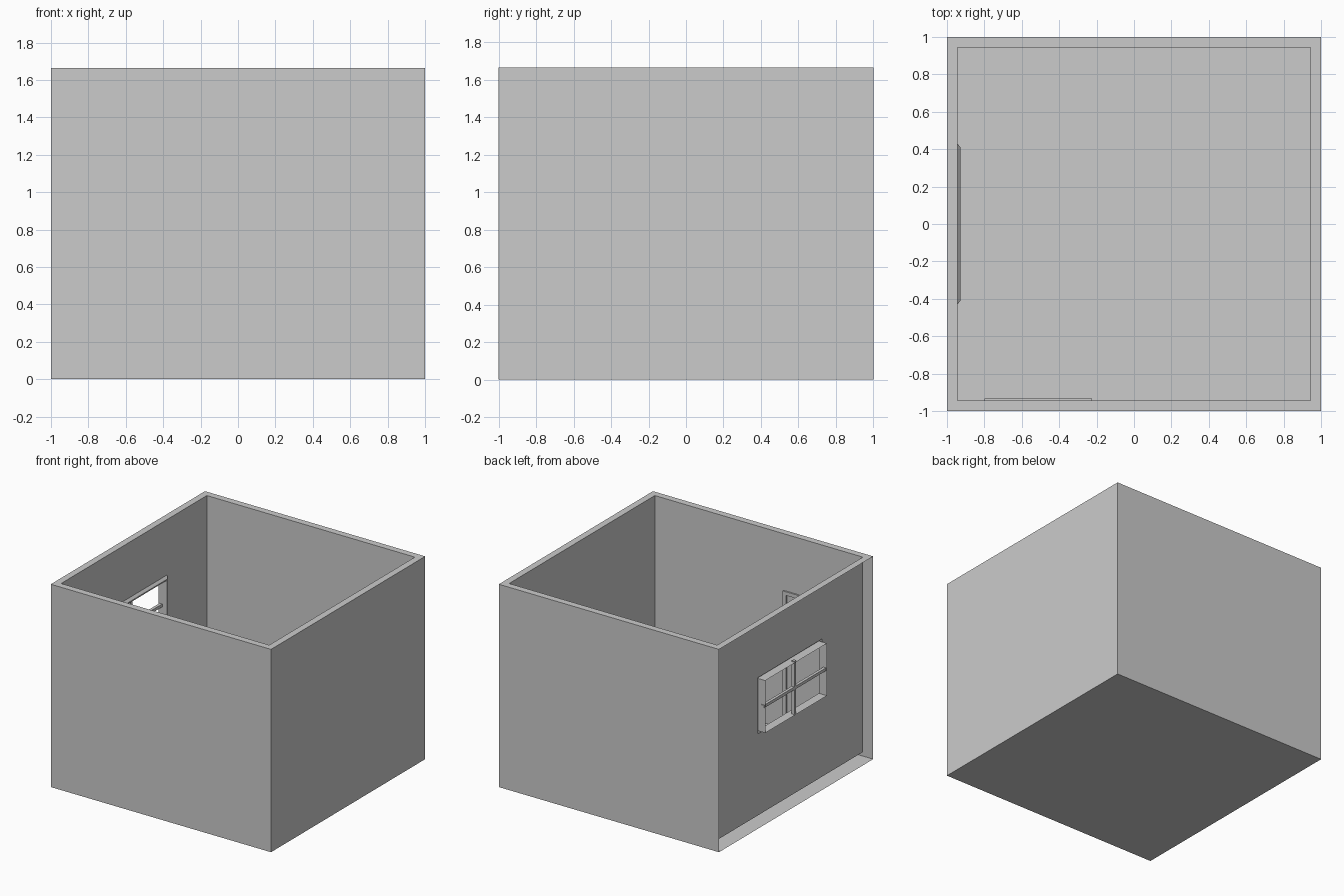
import bpy, bmesh

if "Cube" in bpy.data.objects:
    bpy.data.objects.remove(bpy.data.objects["Cube"])

H, T, F = 1.665, 0.055, 0.065   # wall height, wall thickness, floor thickness
O, I = 1.0, 1.0 - T             # outer and inner half widths


def finish(bm, name):
    bmesh.ops.remove_doubles(bm, verts=bm.verts, dist=1e-5)
    bmesh.ops.recalc_face_normals(bm, faces=bm.faces)
    me = bpy.data.meshes.new(name)
    bm.to_mesh(me)
    bm.free()
    ob = bpy.data.objects.new(name, me)
    bpy.context.collection.objects.link(ob)
    return ob


def square(r, z):
    return [(-r, -r, z), (r, -r, z), (r, r, z), (-r, r, z)]


def wall_rect(x, y, z0, z1):
    return [(x, -y, z0), (x, y, z0), (x, y, z1), (x, -y, z1)]


def face(bm, pts):
    bm.faces.new([bm.verts.new(p) for p in pts])


def bridge(bm, a, b, skip=()):
    for i in range(4):
        if i not in skip:
            j = (i + 1) % 4
            face(bm, [a[i], a[j], b[j], b[i]])


def box(name, lo, hi):
    bm = bmesh.new()
    bmesh.ops.create_cube(bm, size=1)
    for v in bm.verts:
        v.co = [(l + h) / 2 + c * (h - l) for l, h, c in zip(lo, hi, v.co)]
    return finish(bm, name)


# Hollow room shell: outer skin is open on the left, inner left wall has the window hole
bm = bmesh.new()
face(bm, square(O, 0))
bridge(bm, square(O, 0), square(O, H), skip=(3,))
bridge(bm, square(O, H), square(I, H))
bridge(bm, square(I, H), square(I, F), skip=(3,))
face(bm, square(I, F))
bridge(bm, wall_rect(-I, I, F, H), wall_rect(-I, 0.415, 0.735, 1.195))
finish(bm, "room_shell")

# Window frame: sloped inner trim and a reveal running out through the wall
bm = bmesh.new()
loops = [wall_rect(-I, 0.43, 0.72, 1.21),
         wall_rect(-0.927, 0.41, 0.74, 1.19),
         wall_rect(-0.927, 0.40, 0.75, 1.18),
         wall_rect(-O, 0.40, 0.75, 1.18)]
for a, b in zip(loops, loops[1:]):
    bridge(bm, a, b)
finish(bm, "window_frame")

# Window cross bars
b, zc = 0.012, 0.965
box("window_bar_horizontal", (-0.98 - b, -0.408, zc - b), (-0.98 + b, 0.408, zc + b))
box("window_bar_vertical", (-0.98 - b, -b, 0.742), (-0.98 + b, b, 1.188))

# Door trim on the inside of the front wall
x0, x1, top, w = -0.80, -0.225, 1.2, 0.03
for name, lo, hi in (("door_jamb_left", (x0, F), (x0 + w, top)),
                     ("door_jamb_right", (x1 - w, F), (x1, top)),
                     ("door_head", (x0 + w, top - w), (x1 - w, top))):
    box(name, (lo[0], -I, lo[1]), (hi[0], -I + 0.012, hi[1]))
